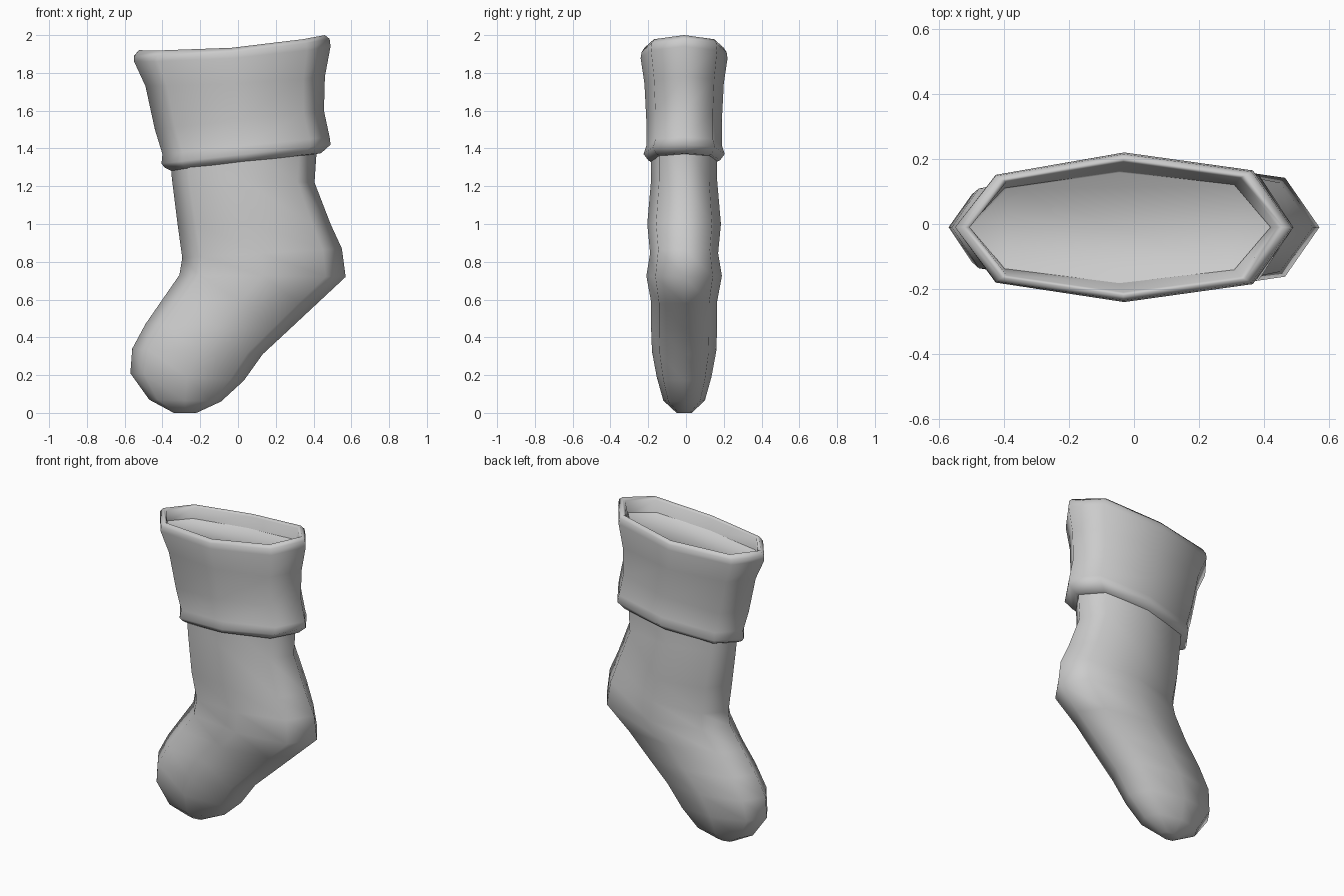
import bpy, bmesh
from mathutils import Vector

cube = bpy.data.objects.get("Cube")
if cube:
    bpy.data.objects.remove(cube, do_unlink=True)

grey = bpy.data.materials.new("soft grey")
grey.use_nodes = True
COLOR = (0.6, 0.6, 0.6, 1)
grey.diffuse_color = COLOR
grey.node_tree.nodes["Principled BSDF"].inputs["Base Color"].default_value = COLOR

# Eight-sided flattened section: position along the foot, share of half width
SECTION = [(-1, 0), (-.76, -.74), (0, -1), (.76, -.76),
           (1, 0), (.76, .76), (0, 1), (-.76, .7)]
Y_SHIFT = -0.01


def loft(name, rings, cap_end=False, sag=0):
    """Skin rings given as toe-side x, z, heel-side x, z and half width."""
    bm = bmesh.new()
    loops = []
    for x0, z0, x1, z1, w in rings:
        a, b = Vector((x0, Y_SHIFT, z0)), Vector((x1, Y_SHIFT, z1))
        loop = []
        for t, s in SECTION:
            p = a.lerp(b, (t + 1) / 2)
            p.y += s * w
            p.z -= sag * (1 - t * t) * max(0, (p.z - 1.6) / 0.4)
            loop.append(bm.verts.new(p))
        loops.append(loop)
    for lo, hi in zip(loops, loops[1:]):
        for i in range(8):
            j = (i + 1) % 8
            bm.faces.new((lo[i], lo[j], hi[j], hi[i]))
    if cap_end:
        bm.faces.new(loops[-1])
    bmesh.ops.recalc_face_normals(bm, faces=bm.faces)
    mesh = bpy.data.meshes.new(name)
    bm.to_mesh(mesh)
    bm.free()
    mesh.materials.append(grey)
    obj = bpy.data.objects.new(name, mesh)
    bpy.context.collection.objects.link(obj)
    bpy.ops.object.select_all(action='DESELECT')
    obj.select_set(True)
    bpy.context.view_layer.objects.active = obj
    bpy.ops.object.shade_smooth()
    return obj


# Leg, heel and foot, from under the cuff down to the toe
loft("stocking_body", [
    (-.36, 1.36, .42, 1.44, .175),
    (-.35, 1.24, .405, 1.22, .175),
    (-.32, 1.00, .49, 1.00, .195),
    (-.295, .82, .55, .87, .18),
    (-.31, .73, .57, .72, .20),
    (-.40, .60, .42, .58, .175),
    (-.49, .47, .27, .44, .175),
    (-.56, .34, .13, .31, .17),
    (-.57, .21, .03, .17, .145),
    (-.47, .07, -.09, .06, .11),
    (-.34, .0, -.22, .0, .04),
], cap_end=True)

# Folded cuff with a rolled hem and a rounded rim turning inward
loft("cuff", [
    (-.35, 1.28, .41, 1.37, .16),
    (-.39, 1.30, .44, 1.375, .19),
    (-.405, 1.32, .49, 1.42, .215),
    (-.40, 1.37, .485, 1.46, .20),
    (-.44, 1.50, .455, 1.60, .20),
    (-.49, 1.73, .46, 1.78, .21),
    (-.55, 1.86, .49, 1.94, .23),
    (-.55, 1.89, .485, 1.98, .225),
    (-.525, 1.92, .46, 2.0, .21),
    (-.505, 1.91, .44, 1.98, .20),
    (-.51, 1.83, .42, 1.90, .17),
], sag=.03)

# Closed surface just below the rim
loft("opening_floor", [
    (-.51, 1.84, .42, 1.91, .172),
    (-.50, 1.835, .41, 1.905, .168),
], cap_end=True, sag=.03)
